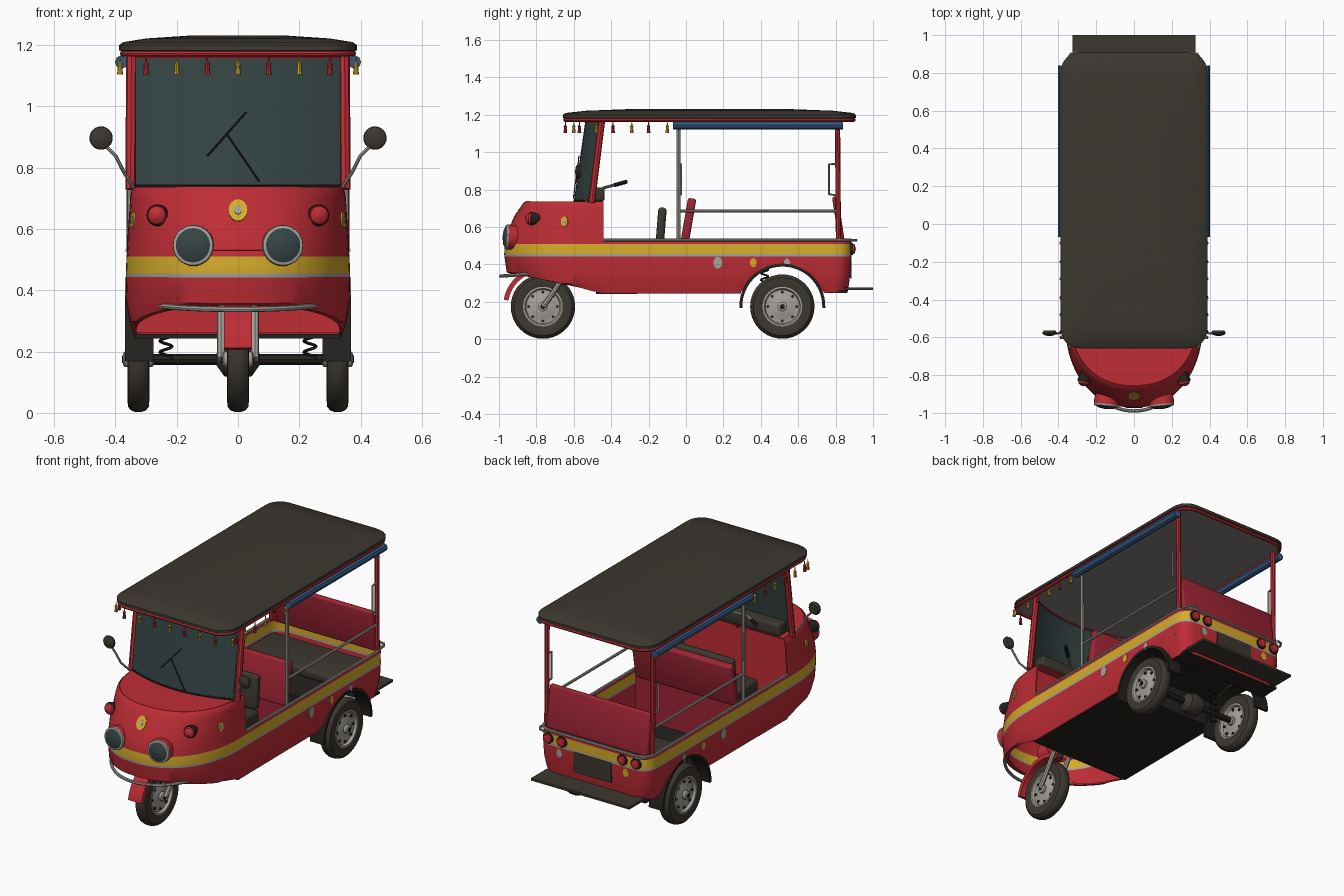
import bpy, bmesh, math
from mathutils import Vector

cube = bpy.data.objects.get("Cube")
if cube:
    bpy.data.objects.remove(cube)
made = []


def material(name, rgb):
    m = bpy.data.materials.new(name)
    m.use_nodes = True
    m.diffuse_color = (*rgb, 1)
    m.node_tree.nodes["Principled BSDF"].inputs["Base Color"].default_value = (*rgb, 1)
    return m


RED = material("body red", (.52, .026, .036))
CRIMSON = material("seat crimson", (.34, .018, .035))
BROWN = material("dark brown", (.045, .038, .029))
BLACK = material("black", (.018, .016, .014))
METAL = material("metal grey", (.38, .36, .32))
YELLOW = material("yellow", (.66, .41, .022))
GLASS = material("dark glass", (.035, .058, .058))
BLUE = material("canvas blue", (.035, .1, .23))
LINING = material("roof lining grey", (.22, .21, .19))


def add(name, data, mat):
    ob = bpy.data.objects.new(name, data)
    bpy.context.collection.objects.link(ob)
    data.materials.append(mat)
    made.append(ob)
    return ob


def grid(name, rows, mat, thick=0, close=False, caps=False):
    bm = bmesh.new()
    vs = [[bm.verts.new(p) for p in row] for row in rows]
    n = len(rows[0])
    for a, b in zip(vs, vs[1:]):
        for i in range(n if close else n - 1):
            j = (i + 1) % n
            bm.faces.new((a[i], a[j], b[j], b[i]))
    if caps:
        bm.faces.new(vs[0])
        bm.faces.new(vs[-1])
    bmesh.ops.remove_doubles(bm, verts=bm.verts, dist=.0004)
    bmesh.ops.recalc_face_normals(bm, faces=bm.faces)
    me = bpy.data.meshes.new(name)
    bm.to_mesh(me)
    bm.free()
    ob = add(name, me, mat)
    if thick:
        mod = ob.modifiers.new("thickness", "SOLIDIFY")
        mod.thickness, mod.offset = thick, 0
    return ob


def lathe(name, profile, loc, axis, mat, n=28, sx=1, caps=True):
    rows = [[(r * sx * math.cos(k * math.tau / n), r * math.sin(k * math.tau / n), h)
             for k in range(n)] for r, h in [(max(r, .001), h) for r, h in profile]]
    ob = grid(name, rows, mat, close=True, caps=caps)
    ob.location = loc
    ob.rotation_euler = Vector(axis).to_track_quat('Z', 'Y').to_euler()
    return ob


def tube(name, pts, r, mat, cyclic=False):
    cu = bpy.data.curves.new(name, 'CURVE')
    cu.dimensions, cu.bevel_depth, cu.bevel_resolution = '3D', r, 2
    cu.use_fill_caps = True
    sp = cu.splines.new('POLY')
    sp.points.add(len(pts) - 1)
    for p, q in zip(sp.points, pts):
        p.co = (*q, 1)
    sp.use_cyclic_u = cyclic
    return add(name, cu, mat)


def box(name, loc, size, mat, tilt=0, bevel=0):
    x, y, z = (s / 2 for s in size)
    rows = [[(-x, -y, h), (x, -y, h), (x, y, h), (-x, y, h)] for h in (-z, z)]
    ob = grid(name, rows, mat, close=True, caps=True)
    ob.location, ob.rotation_euler = loc, (tilt, 0, 0)
    if bevel:
        mod = ob.modifiers.new("bevel", "BEVEL")
        mod.width, mod.segments = bevel, 3
    return ob


def arc_strip(name, cy, r, a0, a1, x0, x1, mat, thick):
    angles = [math.radians(a0 + (a1 - a0) * k / 24) for k in range(25)]
    return grid(name, [[(x, cy + r * math.cos(a), .175 + r * math.sin(a)) for x in (x0, x1)]
                       for a in angles], mat, thick)


# Body shell: plan outlines stacked by height, raised over the wheel arches and nose
def half_outline(w, apex, back):
    pts = []
    for k in range(19):
        a = math.radians(k * 5)
        pts.append((w * math.sin(a) ** .9, -.5 + (apex + .5) * max(math.cos(a), 0) ** .9))
    pts += [(w, -.44)] + [(w, -.4 + .03 * k) for k in range(41)]
    for k in range(7):
        a = math.radians(k * 15)
        pts.append((w - .08 + .08 * math.cos(a), back - .08 + .08 * math.sin(a)))
    return pts + [(0, back)]


def underside(y):
    d = y - .515
    if abs(d) < .21:
        return max(.25, .175 + math.sqrt(.225 ** 2 - d * d))
    return .25 + .11 * (max(0, -.48 - y) / .48) ** .8


def ring(z, w, apex, back, count):
    half = half_outline(w, apex, back)[:count]
    right = [(x, y, max(z, underside(y))) for x, y in half]
    return [(-x, y, h) for x, y, h in reversed(right[1:])] + right


ALL, COWL = 70, 20
tub = [(.25, .335, -.93, .86), (.3, .35, -.945, .868), (.36, .36, -.955, .875),
       (.443, .362, -.967, .88), (.455, .362, -.968, .88), (.51, .36, -.966, .88),
       (.53, .358, -.962, .88)]
cowl = [(.53, .358, -.962, 0), (.58, .356, -.95, 0), (.64, .352, -.918, 0),
        (.7, .348, -.885, 0), (.725, .344, -.868, 0), (.735, .335, -.855, 0)]
body = grid("body_tub", [ring(*lv, ALL) for lv in tub], RED, .008)
body.data.materials.append(YELLOW)
body.data.materials.append(METAL)
for f in body.data.polygons:
    f.material_index = 1 if .46 < f.center.z < .505 else 2 if .443 < f.center.z < .458 else 0
grid("nose_cowl", [ring(*lv, COWL) for lv in cowl], RED, .008)
deck = ring(*cowl[-1], COWL)
grid("cowl_deck", [[deck[COWL - 1 - k], deck[COWL - 1 + k]] for k in range(COWL)], RED, .006)
grid("bulkhead", [[(-w, y, z), (w, y, z)] for w, y, z in
                  ((.33, -.49, .26), (.352, -.49, .36), (.352, -.49, .53), (.335, -.49, .73))], RED, .01)
tube("waist_rail", [(x, y, .53) for x, y in half_outline(.36, -.96, .885)[19:]]
     + [(-x, y, .53) for x, y in reversed(half_outline(.36, -.96, .885)[19:])], .008, METAL)

# Floor pan stepping up over the axle, and rear footboard
fold = [(-.48, .25), (.29, .25), (.29, .41), (.74, .41), (.74, .255), (.86, .255)]
grid("floor_pan", [[(-.335, y, z), (.335, y, z)] for y, z in fold], BLACK, .014)
box("rear_footboard", (0, .925, .27), (.65, .15, .014), BROWN)
box("rear_plate", (0, .882, .385), (.25, .008, .12), BROWN)

# Roof with rounded corners, trim and lining
def rounded(hx, hy, r, z, cy=.125):
    out = []
    for q, (sx, sy) in enumerate([(1, 1), (-1, 1), (-1, -1), (1, -1)]):
        for k in range(7):
            a = math.radians(q * 90 + k * 15)
            out.append((sx * (hx - r) + r * math.cos(a), cy + sy * (hy - r) + r * math.sin(a), z))
    return out


roof = [(.375, .77, .09, 1.18), (.388, .783, .1, 1.183), (.388, .783, .1, 1.2),
        (.375, .77, .09, 1.21), (.3, .66, .08, 1.222), (.15, .4, .05, 1.232)]
grid("roof", [rounded(*lv) for lv in roof], BROWN, close=True, caps=True)
grid("roof_lining", [rounded(.372, .768, .09, z) for z in (1.174, 1.179)], LINING, close=True, caps=True)
tube("roof_trim", rounded(.376, .772, .09, 1.173), .01, RED, True)

# Windscreen, wiper and dashboard
def screen(u, v, out=0):
    return (.333 * u, -.52 + .06 * v - .075 * (1 - u * u) - out, .742 + .42 * v)


grid("windscreen", [[screen(k / 8 - 1, v) for k in range(17)] for v in (0, 1)], GLASS, .008)
for v, name, mat in ((0, "screen_seal", BLACK), (1, "screen_header", RED)):
    tube(name, [screen(k / 8 - 1, v) for k in range(17)], .007, mat)
for name, a, b in (("wiper_arm", (.21, .03), (-.11, .4)), ("wiper_blade", (-.3, .23), (.08, .57))):
    tube(name, [screen(*a, .012), screen(*b, .012)], .003, BLACK)
box("dashboard", (0, -.475, .775), (.62, .08, .075), BROWN, 0, .015)
tube("steering_column", [(0, -.66, .34), (0, -.46, .79)], .018, BROWN)
tube("handlebar", [(-.23, -.33, .84), (-.1, -.44, .81), (.1, -.44, .81), (.23, -.33, .84)], .008, METAL)

# Seats
box("driver_seat_back", (0, -.133, .605), (.46, .045, .2), BROWN, -.08, .018)
box("driver_seat", (0, -.24, .46), (.46, .24, .08), BROWN, 0, .02)
box("driver_seat_base", (0, -.24, .34), (.4, .2, .17), CRIMSON)
box("partition", (0, .012, .63), (.66, .045, .25), CRIMSON, -.17, .012)
box("partition_base", (0, -.01, .39), (.66, .03, .27), CRIMSON)
box("rear_seat_back", (0, .815, .64), (.67, .032, .25), CRIMSON, .15, .012)
box("rear_bench", (0, .65, .44), (.66, .3, .06), BROWN, 0, .02)

# Wheels: open tyre ring, dished rim, hub and studs
TYRE = [(.1, -.02), (.104, -.03), (.13, -.036), (.155, -.034), (.167, -.024), (.172, -.01),
        (.172, .01), (.167, .024), (.155, .034), (.13, .036), (.104, .03), (.1, .02)]


def wheel(name, x, y):
    lathe(name + "_tyre", TYRE, (x, y, .175), (1, 0, 0), BROWN, 40, caps=False)
    for s in (1, -1):
        side = (s, 0, 0)
        lathe(name + "_rim", [(.106, .0), (.106, .034), (.097, .035), (.09, .02), (.07, .02),
                              (.05, .03), (.0, .03)], (x, y, .175), side, METAL, 32)
        lathe(name + "_hub", [(.026, .02), (.026, .045), (.018, .05)], (x, y, .175), side, METAL, 16)
        lathe(name + "_hub_cap", [(.014, .045), (.012, .054)], (x, y, .175), side, BLACK, 12)
        for k in range(8):
            a = k * math.tau / 8
            lathe(name + "_stud", [(.008, .01), (.008, .027), (0, .027)],
                  (x, y + .077 * math.cos(a), .175 + .077 * math.sin(a)), side, BLACK, 8)


wheel("front_wheel", 0, -.765)
arc_strip("front_mudguard", -.765, .2, 60, 170, -.045, .045, RED, .025)
tube("rear_axle", [(-.33, .515, .175), (.33, .515, .175)], .018, BLACK)
lathe("differential", [(.02, -.07), (.055, -.045), (.068, 0), (.055, .045), (.02, .07)],
      (0, .515, .175), (1, 0, 0), BROWN)
tube("front_bumper", [(.3 * math.sin(k / 10), -.65 - .34 * math.cos(k / 10),
                       .338 + .012 * (k / 10) ** 2) for k in range(-10, 11)], .009, METAL)

# Tassel fringe along the front and sides of the roof
spots = [(-.3 + .1 * k, -.645, k) for k in range(7)]
for k, y in enumerate((-.6, -.57, -.48, -.39, -.29, -.2, -.1)):
    spots += [(.385, y, k + 1), (-.385, y, k + 1)]
for x, y, k in spots:
    lathe("tassel", [(.002, .06), (.003, .042), (.009, .036), (.007, .027), (.01, 0), (0, 0)],
          (x, y, 1.104), (0, 0, 1), YELLOW if k % 2 else RED, 8)

# Nose emblem
DISC = [(1, -.004), (1, .004), (0, .004)]


def badge(name, loc, axis, r, mat):
    lathe(name, [(a * r, h) for a, h in DISC], loc, axis, mat, 16, .75)


badge("nose_badge", (0, -.91, .66), (0, -.87, .5), .041, YELLOW)
badge("nose_badge_centre", (0, -.912, .661), (0, -.87, .5), .016, METAL)

# Everything that repeats on both sides
for s in (1, -1):
    wheel("rear_wheel", s * .325, .515)
    arc_strip("rear_fender", .515, .222, -2, 182, s * .275, s * .368, BLACK, .016)
    tube("coil_spring", [(s * .235 + .02 * math.cos(k * .6), .42 + .02 * math.sin(k * .6),
                          .18 + .0035 * k) for k in range(64)], .005, BLACK)
    tube("fork_leg", [(s * .055, -.765, .175), (s * .055, -.73, .22), (s * .055, -.64, .36)], .014, METAL)
    tube("screen_pillar", [(s * .35, -.505, .73), (s * .347, -.45, 1.17)], .018, RED)
    tube("middle_post", [(s * .352, -.04, .53), (s * .352, -.04, 1.17)], .01, METAL)
    tube("rear_post", [(s * .35, .815, .53), (s * .35, .81, 1.17)], .014, RED)
    tube("side_rail", [(s * .352, -.04, .685), (s * .352, .81, .685)], .008, METAL)
    for y, d in ((-.04, .015), (.81, -.045)):
        tube("grab_handle", [(s * .355, y, .77), (s * .355, y + d, .775), (s * .355, y + d, .935),
                             (s * .355, y, .94)], .006, METAL)
    tube("rear_corner_bar", [(s * .352, .84, .53), (s * .35, .875, .53), (s * .335, .9, .53),
                             (s * .3, .91, .53)], .007, METAL)
    tube("rolled_curtain", [(s * .38, -.07, 1.145), (s * .38, .84, 1.145)], .022, BLUE)
    tube("mirror_arm", [(s * .34, -.53, .735), (s * .375, -.57, .79), (s * .4, -.58, .84),
                        (s * .44, -.575, .88)], .006, METAL)
    lathe("mirror", [(.03, -.012), (.038, 0), (.036, .008), (.02, .016), (0, .018)],
          (s * .447, -.575, .897), (0, -1, 0), BROWN)
    tube("handlebar_grip", [(s * .17, -.38, .825), (s * .24, -.32, .842)], .011, BLACK)

    # Lamps
    lamp, out = (s * .143, -.925, .545), (s * .1, -1, .05)
    lathe("headlamp_housing", [(.05, -.06), (.067, 0), (.067, .03), (0, .03)], lamp, out, RED)
    lathe("headlamp_rim", [(.067, .028), (.065, .04), (.056, .042), (.053, .03)], lamp, out, METAL)
    lathe("headlamp_glass", [(.057, .03), (.056, .042), (.04, .05), (0, .056)], lamp, out, GLASS)
    lamp, out = (s * .262, -.82, .645), (s * .15, -1, 0)
    lathe("indicator_cup", [(.02, -.05), (.036, .005), (.034, .015), (0, .015)], lamp, out, BLACK)
    lathe("indicator_lens", [(.032, .014), (.029, .026), (.016, .036), (0, .039)], lamp, out, RED)
    for x in (.2, .29):
        spot = (s * x, .88, .483)
        lathe("tail_lamp_rim", [(.032, 0), (.032, .012), (0, .012)], spot, (0, 1, 0), BLACK, 20)
        lathe("tail_lamp", [(.027, .01), (.024, .022), (0, .028)], spot, (0, 1, 0), RED, 20)

    # Small painted emblems
    badge("cowl_badge", (s * .342, -.65, .63), (s * .95, -.3, .1), .026, YELLOW)
    badge("cowl_badge_centre", (s * .344, -.651, .63), (s * .95, -.3, .1), .012, METAL)
    for y, r, mat in ((.17, .032, METAL), (.36, .024, YELLOW), (.54, .022, METAL)):
        badge("side_badge", (s * .364, y, .41), (s, 0, 0), r, mat)
    badge("tail_badge", (s * .22, .88, .41), (0, 1, 0), .025, YELLOW if s < 0 else METAL)

# Finish: turn curves into meshes and smooth the rounded parts
bpy.ops.object.select_all(action='DESELECT')
for ob in made:
    ob.select_set(True)
bpy.context.view_layer.objects.active = made[0]
bpy.ops.object.convert(target='MESH')
bpy.ops.object.shade_smooth_by_angle(angle=math.radians(35))
